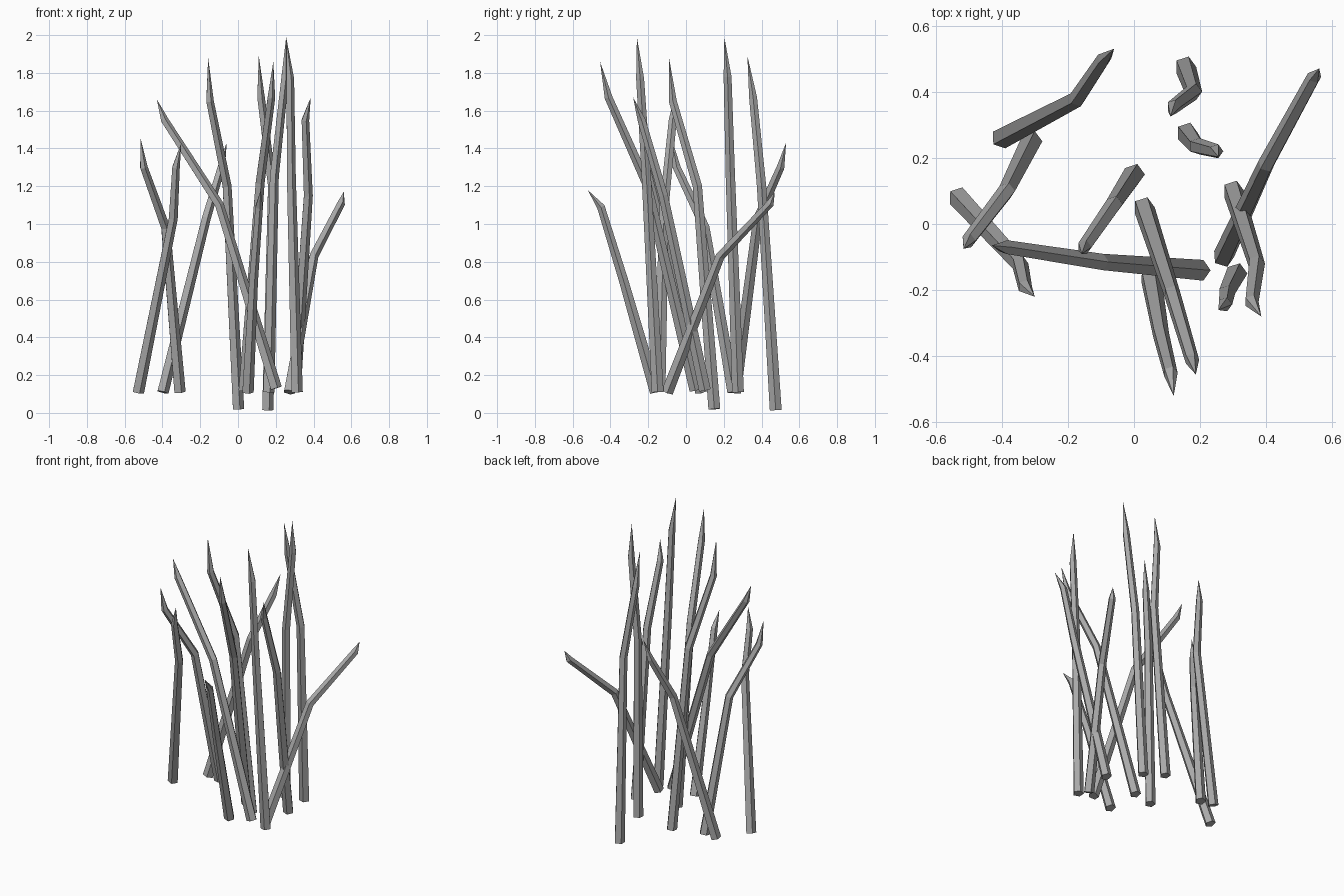
import bpy
import bmesh
import math
from mathutils import Vector

cube = bpy.data.objects.get("Cube")
if cube:
    bpy.data.objects.remove(cube, do_unlink=True)

grey = bpy.data.materials.new("stalk_grey")
grey.use_nodes = True
colour = (0.4, 0.4, 0.4, 1)
grey.diffuse_color = colour
grey.node_tree.nodes["Principled BSDF"].inputs["Base Color"].default_value = colour

SIDES = 5
RADII = (0.033, 0.026, 0.022)


def grass_blade(name, base, knee, shoulder, tip):
    """Five-sided tapering stalk: base, bend, shoulder and pointed tip."""
    path = [Vector(p) for p in (base, knee, shoulder, tip)]
    dirs = [(b - a).normalized() for a, b in zip(path, path[1:])]
    axes = [dirs[0], (dirs[0] + dirs[1]).normalized(), (dirs[1] + dirs[2]).normalized()]
    bm = bmesh.new()
    rings = []
    for point, axis, radius in zip(path, axes, RADII):
        side = Vector((0, 1, 0)).cross(axis).normalized()
        front = axis.cross(side)
        ring = []
        for i in range(SIDES):
            a = math.tau * i / SIDES
            ring.append(bm.verts.new(point + radius * (math.cos(a) * side + math.sin(a) * front)))
        rings.append(ring)
    point = bm.verts.new(path[-1])
    bm.faces.new(rings[0][::-1])
    for i in range(SIDES):
        j = (i + 1) % SIDES
        for low, high in zip(rings, rings[1:]):
            bm.faces.new((low[i], low[j], high[j], high[i]))
        bm.faces.new((rings[-1][i], rings[-1][j], point))
    bmesh.ops.recalc_face_normals(bm, faces=bm.faces)
    mesh = bpy.data.meshes.new(name)
    bm.to_mesh(mesh)
    bm.free()
    mesh.materials.append(grey)
    bpy.context.collection.objects.link(bpy.data.objects.new(name, mesh))


# Left-leaning and back clump
grass_blade("blade_back_right", (-.4, .26, .11), (-.17, .38, 1.03), (-.09, .5, 1.3), (-.06, .53, 1.43))
grass_blade("blade_outer_right", (-.31, .25, .11), (-.385, .1, .98), (-.5, -.05, 1.3), (-.515, -.075, 1.45))
grass_blade("blade_front_right", (-.53, .08, .11), (-.345, -.12, 1.03), (-.33, -.19, 1.3), (-.3, -.22, 1.43))
grass_blade("blade_long_lean", (.2, -.14, .13), (-.1, -.115, 1.1), (-.39, -.07, 1.55), (-.43, -.065, 1.66))
# Middle clump
grass_blade("blade_centre", (0, .15, .02), (-.06, .06, 1.2), (-.15, -.07, 1.65), (-.158, -.09, 1.88))
grass_blade("blade_front_tall", (.03, .05, .12), (.115, -.21, 1.22), (.175, -.41, 1.67), (.187, -.455, 1.86))
grass_blade("blade_front_short", (.05, -.16, .11), (.08, -.33, .7), (.11, -.45, 1.09), (.12, -.52, 1.18))
# Left clump
grass_blade("blade_spread_left", (.27, -.1, .11), (.4, .18, .83), (.545, .445, 1.11), (.56, .47, 1.17))
grass_blade("blade_left", (.3, .1, .12), (.37, -.12, 1.15), (.355, -.235, 1.55), (.385, -.28, 1.67))
grass_blade("blade_front_left", (.31, -.15, .11), (.28, -.21, 1.25), (.275, -.243, 1.77), (.255, -.26, 1.99))
grass_blade("blade_tallest", (.16, .275, .11), (.19, .235, 1.25), (.248, .22, 1.78), (.255, .203, 1.99))
grass_blade("blade_back_left", (.155, .475, .015), (.18, .4, 1.2), (.12, .355, 1.67), (.11, .325, 1.89))
